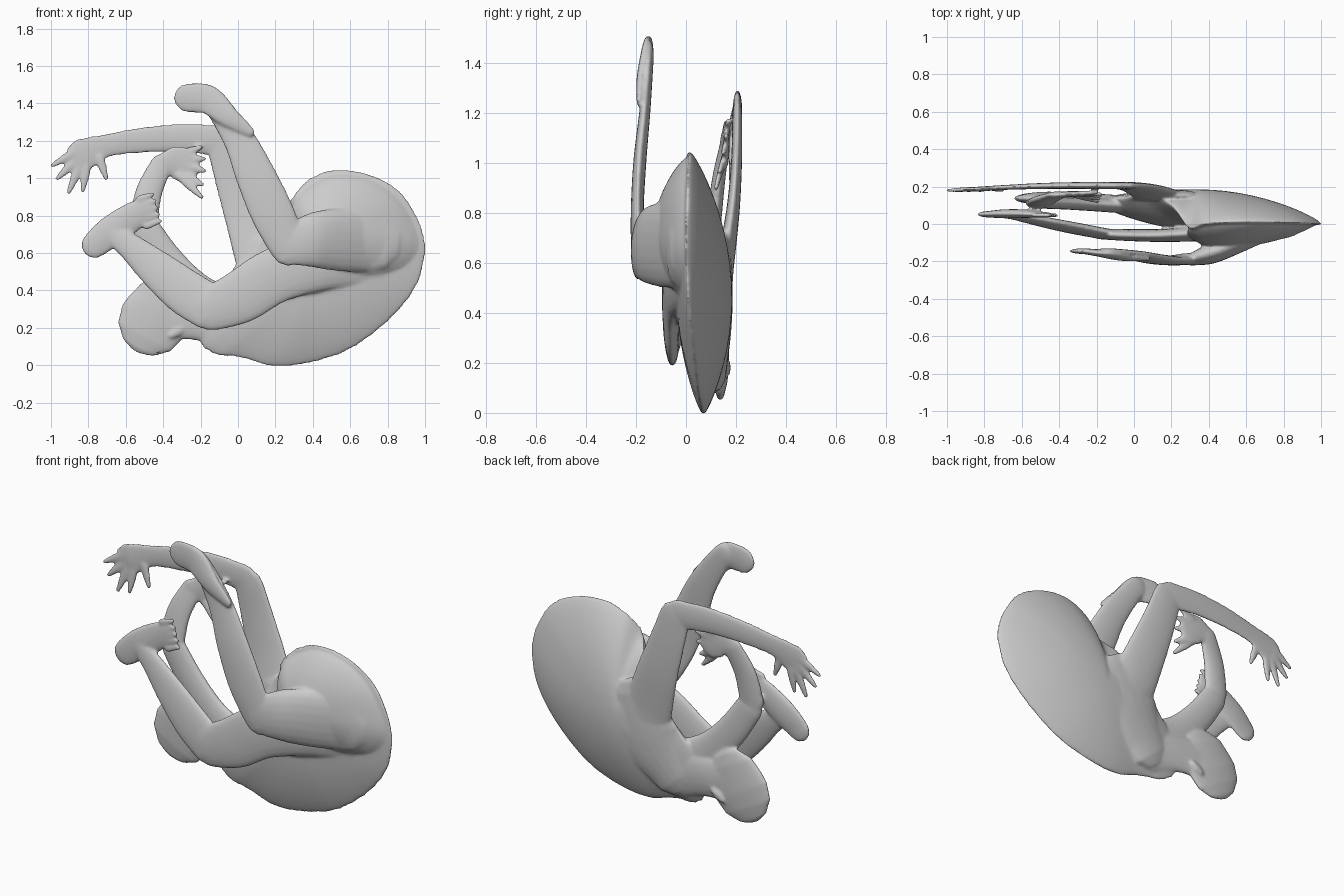
import bpy, bmesh, math
from mathutils import Vector

parts = []


def finish(name, bm):
    bmesh.ops.recalc_face_normals(bm, faces=bm.faces)
    me = bpy.data.meshes.new(name)
    bm.to_mesh(me)
    bm.free()
    ob = bpy.data.objects.new(name, me)
    bpy.context.collection.objects.link(ob)
    parts.append(ob)
    return ob


def spline(pts, steps, closed=False):
    """Catmull-Rom through tuples of any length."""
    n, out = len(pts), []
    get = (lambda i: pts[i % n]) if closed else (lambda i: pts[max(0, min(n - 1, i))])
    for i in range(n if closed else n - 1):
        a, b, c, d = (get(i + k) for k in (-1, 0, 1, 2))
        for s in range(steps):
            t = s / steps
            out.append([0.5 * (2*q + (r-p)*t + (2*p-5*q+4*r-w)*t*t + (3*q-p-3*r+w)*t**3)
                        for p, q, r, w in zip(a, b, c, d)])
    if not closed:
        out.append(list(pts[-1]))
    return out


def limb(name, pts, sides=20, steps=6):
    """Flat oval tube with round ends; each point is x, z, y, half width, half depth."""
    path = spline(pts, steps)
    frames = []
    for i, p in enumerate(path):
        a, b = path[max(0, i - 1)], path[min(len(path) - 1, i + 1)]
        t = Vector((b[0] - a[0], 0, b[1] - a[1])).normalized()
        frames.append((Vector((p[0], p[2], p[1])), t, p[3], p[4]))
    caps = [math.radians(a) for a in (84, 60, 30)]

    def cap(f, sign, angles):
        c, t, w, d = f
        return [(c + t * sign * w * math.sin(a), t, w * math.cos(a), d * math.cos(a)) for a in angles]
    frames = cap(frames[0], -1, caps) + frames + cap(frames[-1], 1, caps[::-1])
    bm = bmesh.new()
    rings = []
    for c, t, w, d in frames:
        n = Vector((-t.z, 0, t.x))
        rings.append([bm.verts.new(c + n * w * math.cos(k * math.tau / sides)
                                   + Vector((0, d * math.sin(k * math.tau / sides), 0)))
                      for k in range(sides)])
    for r, s in zip(rings, rings[1:]):
        for k in range(sides):
            bm.faces.new((r[k], r[(k+1) % sides], s[(k+1) % sides], s[k]))
    bm.faces.new(rings[0])
    bm.faces.new(rings[-1])
    return finish(name, bm)


def pillow(name, outline, front, back, rings=12):
    """Lens-shaped body; outline points are x, z, rim y; front and back peaks are x, z, y."""
    rim = spline(outline, 5, True)
    n, bm = len(rim), bmesh.new()
    first = [bm.verts.new((x, y, z)) for x, z, y in rim]
    for cx, cz, cy in (front, back):
        prev = first
        for i in range(1, rings):
            t = (i / rings) ** 1.4
            s = math.sin(t * math.pi / 2) ** 0.75
            ring = [bm.verts.new((x + (cx-x)*t, y + (cy-y)*s, z + (cz-z)*t)) for x, z, y in rim]
            for k in range(n):
                bm.faces.new((prev[k], prev[(k+1) % n], ring[(k+1) % n], ring[k]))
            prev = ring
        tip = bm.verts.new((cx, cy, cz))
        for k in range(n):
            bm.faces.new((prev[k], prev[(k+1) % n], tip))
    return finish(name, bm)


def hand(name, palm, tips):
    """Fingers run from palm points to tips; every point is x, z, y."""
    for i, ((px, pz, py), (x, z, y)) in enumerate(zip(palm, tips)):
        limb(f"{name}_{i}", [(px, pz, py, .026, .013), ((px+x)/2, (pz+z)/2, (py+y)/2, .024, .012),
                             (x, z, y, .013, .010)], 12, 4)


# Torso: curled back with a thin spine edge, and the haunch in front of it
pillow("torso", [(.29, .9, -.02), (.38, 1.0, 0), (.53, 1.05, .01), (.72, 1.02, .01), (.885, .915, .005),
                 (.975, .76, 0), (1.003, .6, 0), (.955, .42, .01), (.815, .245, .03), (.61, .09, .05),
                 (.4, .015, .065), (.2, -.008, .07), (0, .042, .08), (-.12, .055, .1), (-.21, .13, .12),
                 (-.19, .3, .13), (-.07, .46, .14), (.08, .62, .15), (.2, .77, .1)],
       (.42, .5, -.04), (.34, .46, .185))
pillow("haunch", [(.29, .85, -.03), (.4, .97, -.01), (.54, 1.02, 0), (.71, .99, 0), (.86, .89, 0),
                  (.95, .74, 0), (.97, .62, 0), (.88, .52, -.01), (.7, .48, -.03), (.5, .5, -.04),
                  (.31, .56, -.06)], (.45, .72, -.13), (.5, .7, .04))
limb("shoulder", [(.02, .24, .12, .16, .05), (.14, .39, .137, .21, .048), (.19, .55, .15, .18, .036)])

# Head, neck and ears
limb("neck", [(-.02, .22, .105, .15, .045), (-.2, .25, .125, .12, .037), (-.36, .26, .135, .12, .032)])
limb("head", [(-.455, .235, .137, .188, .036), (-.425, .29, .135, .178, .035)], 28)
for y in (.11, .165):
    limb("ear", [(-.355, .16, y, .016, .012), (-.325, .18, y, .026, .014), (-.295, .2, y, .018, .012)], 12)

# Raised leg, nearest the front
limb("raised_thigh", [(.72, .66, -.04, .16, .045), (.58, .67, -.09, .17, .06), (.43, .67, -.15, .155, .06),
                      (.31, .65, -.188, .12, .034)])
limb("raised_shin", [(.27, .63, -.19, .1, .03), (.19, .8, -.195, .118, .026), (.1, 1.0, -.185, .11, .026),
                     (.01, 1.2, -.165, .088, .022), (-.1, 1.37, -.15, .07, .018), (-.15, 1.43, -.145, .06, .016)])
limb("raised_foot", [(-.265, 1.43, -.145, .08, .016), (-.16, 1.42, -.16, .08, .02),
                     (-.05, 1.33, -.18, .058, .018), (.065, 1.25, -.188, .026, .01)])

# Lowered leg with its foot turned back
limb("lower_thigh", [(.7, .56, 0, .14, .04), (.45, .56, -.04, .16, .045), (.2, .48, -.06, .15, .036),
                     (.02, .37, -.06, .145, .033), (-.12, .31, -.056, .125, .03)])
limb("lower_shin", [(-.15, .31, -.054, .125, .03), (-.28, .39, -.03, .125, .03), (-.43, .51, 0, .105, .028),
                    (-.57, .63, .03, .075, .024), (-.65, .69, .045, .06, .02)])
limb("lower_foot", [(-.765, .645, .052, .075, .018), (-.68, .715, .055, .085, .024),
                    (-.57, .79, .055, .08, .022), (-.5, .83, .05, .07, .016)])
for i in range(5):
    x, z = -.418 - .01 * i, .755 + .036 * i
    limb(f"toe_{i}", [(x - .07, z - .01, .048, .022, .013), (x, z + .015, .046, .014, .011)], 12, 4)

# Far arm, reaching over the top
limb("far_upper_arm", [(.13, .58, .155, .15, .036), (.055, .8, .187, .13, .027), (-.015, 1.0, .202, .112, .022),
                       (-.07, 1.17, .205, .098, .02)])
limb("far_forearm", [(-.1, 1.2, .205, .085, .019), (-.3, 1.215, .206, .077, .018), (-.5, 1.205, .203, .07, .016),
                     (-.7, 1.175, .195, .064, .013), (-.82, 1.13, .187, .09, .013), (-.84, 1.115, .186, .085, .012)])
hand("far_finger", [(-.87, 1.14, .186), (-.87, 1.09, .186), (-.85, 1.06, .186), (-.81, 1.06, .186),
                    (-.74, 1.11, .187)],
     [(-.99, 1.07, .18), (-.965, 1.0, .18), (-.905, .925, .18), (-.83, .935, .18), (-.705, 1.0, .18)])

# Middle arm, bent up beside the foot
limb("middle_upper_arm", [(-.1, .3, .1, .13, .04), (-.24, .41, .105, .1, .035), (-.38, .56, .11, .09, .032),
                          (-.49, .72, .112, .082, .03)])
limb("middle_forearm", [(-.505, .77, .112, .078, .03), (-.475, .93, .13, .072, .027),
                        (-.41, 1.07, .155, .062, .02)])
limb("middle_palm", [(-.4, 1.075, .155, .062, .018), (-.33, 1.085, .16, .09, .015),
                     (-.29, 1.065, .16, .09, .014)])
hand("middle_finger", [(-.29, 1.13, .164), (-.27, 1.1, .162), (-.26, 1.06, .158), (-.27, 1.01, .152),
                       (-.31, 1.01, .15)],
     [(-.2, 1.165, .168), (-.18, 1.105, .16), (-.18, 1.04, .15), (-.19, .965, .135), (-.195, .9, .12)])

# Fuse the parts into one smooth skin
for ob in parts:
    ob.select_set(True)
body = parts[0]
bpy.context.view_layer.objects.active = body
bpy.ops.object.join()
body.name = "curled_figure"
fuse = body.modifiers.new("fuse", 'REMESH')
fuse.mode, fuse.voxel_size, fuse.use_smooth_shade = 'VOXEL', .008, True
soft = body.modifiers.new("soften", 'SMOOTH')
soft.factor, soft.iterations = .5, 8
thin = body.modifiers.new("thin_out", 'DECIMATE')
thin.ratio = .3
